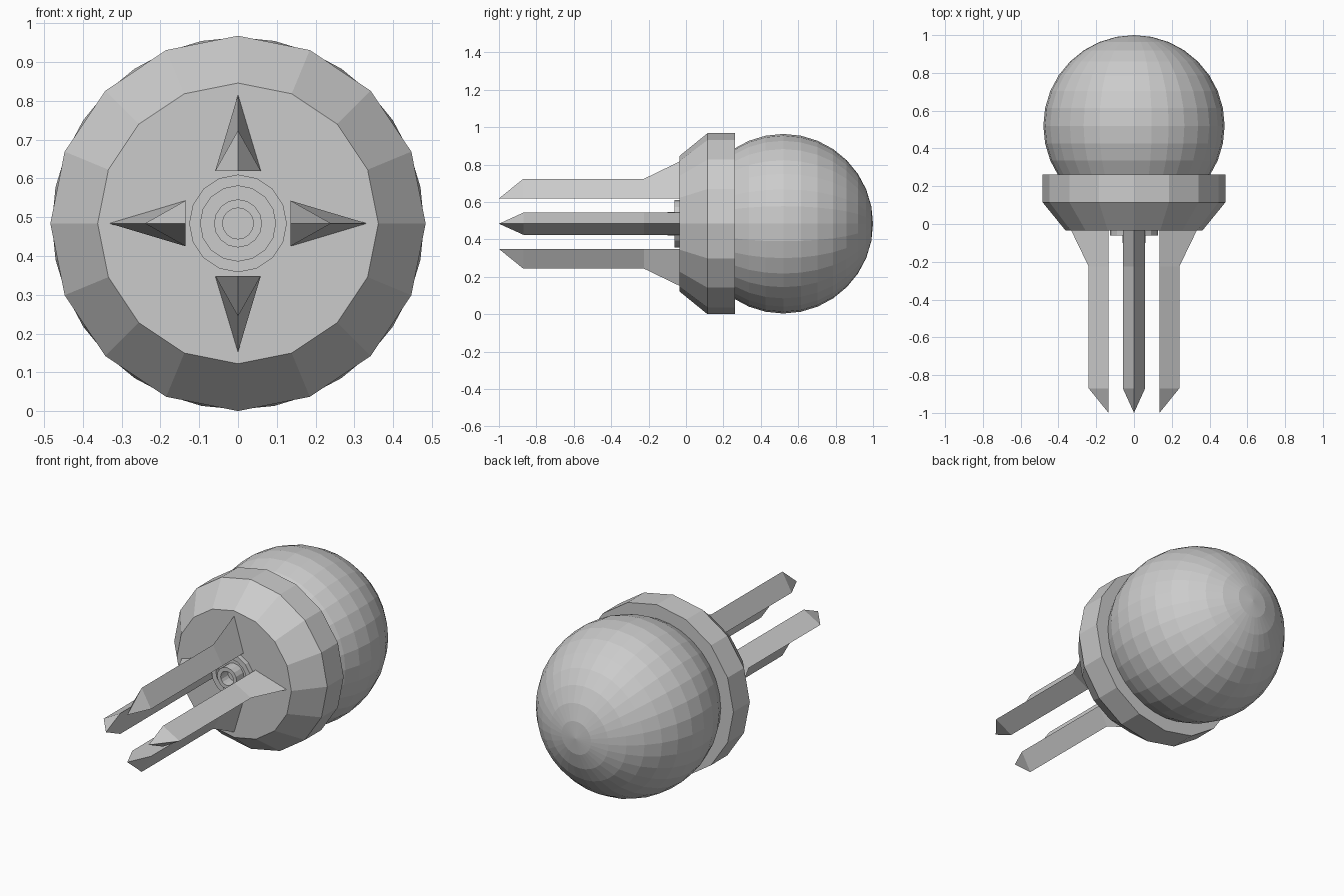
import bpy, bmesh, math
from mathutils import Matrix, Vector

if "Cube" in bpy.data.objects:
    bpy.data.objects.remove(bpy.data.objects["Cube"])

CZ = 0.484                      # height of the main axis, which runs along y


def finish(name, bm):
    bmesh.ops.recalc_face_normals(bm, faces=bm.faces)
    mesh = bpy.data.meshes.new(name)
    bm.to_mesh(mesh)
    bm.free()
    obj = bpy.data.objects.new(name, mesh)
    obj.location = (0, 0, CZ)
    bpy.context.collection.objects.link(obj)
    return obj


def lathe(name, profile, sides=16, closed=False):
    """Turn (radius, y) points about the y axis; open profiles get end caps."""
    bm = bmesh.new()
    rings = []
    for r, y in profile:
        angles = [2 * math.pi * i / sides for i in range(sides)]
        rings.append([bm.verts.new((r * math.sin(a), y, r * math.cos(a))) for a in angles])
    pairs = list(zip(rings, rings[1:]))
    if closed:
        pairs.append((rings[-1], rings[0]))
    else:
        bm.faces.new(rings[0])
        bm.faces.new(rings[-1])
    for a, b in pairs:
        for i in range(sides):
            j = (i + 1) % sides
            bm.faces.new((a[i], a[j], b[j], b[i]))
    return finish(name, bm)


def prong(name, angle):
    """Triangular blade with a flared root and a pointed tip."""
    inner, half = 0.135, 0.059
    bm = bmesh.new()
    sections = [[bm.verts.new(p) for p in ((-half, y, inner), (half, y, inner), (0, y, top))]
                for y, top in ((-0.035, 0.332), (-0.225, 0.24), (-0.87, 0.24))]
    tip = bm.verts.new((0, -1.0, inner))
    bm.faces.new(sections[0])
    for i in range(3):
        j = (i + 1) % 3
        for a, b in zip(sections, sections[1:]):
            bm.faces.new((a[i], a[j], b[j], b[i]))
        bm.faces.new((sections[-1][i], sections[-1][j], tip))
    bmesh.ops.rotate(bm, verts=bm.verts, cent=Vector(), matrix=Matrix.Rotation(angle, 3, 'Y'))
    return finish(name, bm)


# Round body with its poles along y
bm = bmesh.new()
bmesh.ops.create_uvsphere(bm, u_segments=32, v_segments=16, radius=0.48,
                          matrix=Matrix.Translation((0, 0.52, 0)) @ Matrix.Rotation(math.pi / 2, 4, 'X'))
finish("ball_body", bm)

# Bevelled collar around the front of the ball
lathe("collar", [(0.362, -0.035), (0.484, 0.115), (0.484, 0.263)])

# Nozzle: low outer ring and longer inner tube
lathe("nozzle_ring", [(0.126, -0.03), (0.126, -0.062), (0.097, -0.062), (0.097, -0.03)], closed=True)
lathe("nozzle_tube", [(0.062, -0.03), (0.062, -0.1), (0.04, -0.1), (0.04, -0.03)], closed=True)

# Four gripping prongs
for k, side in enumerate(("top", "right", "bottom", "left")):
    prong(side + "_prong", k * math.pi / 2)
